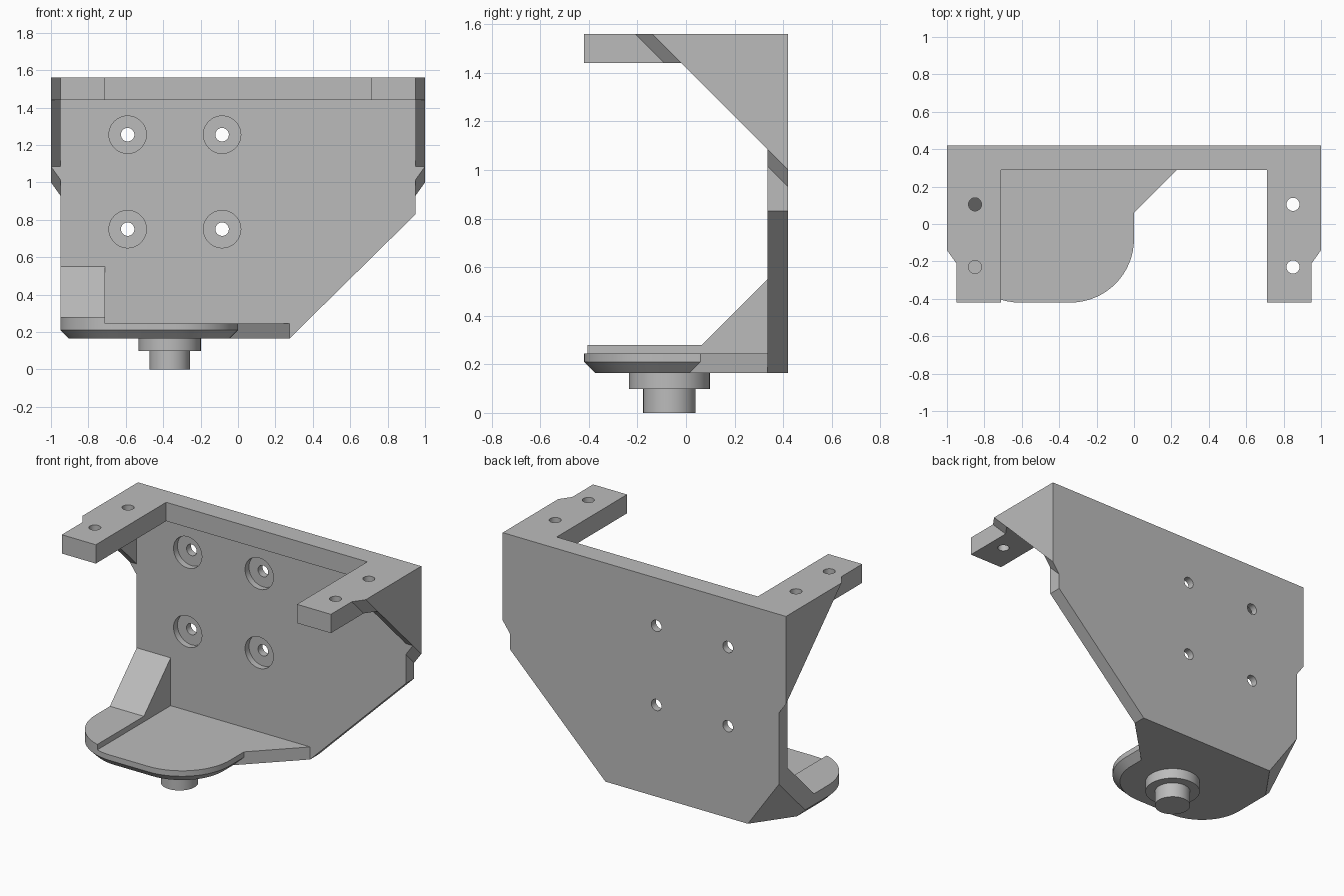
import bpy, bmesh, math
from mathutils import Vector

if "Cube" in bpy.data.objects:
    bpy.data.objects.remove(bpy.data.objects["Cube"])

GREY = bpy.data.materials.new("plain grey")
GREY.diffuse_color = (0.5, 0.5, 0.5, 1)
GREY.use_nodes = True
GREY.node_tree.nodes["Principled BSDF"].inputs["Base Color"].default_value = GREY.diffuse_color


def finish(name, bm):
    bmesh.ops.recalc_face_normals(bm, faces=bm.faces[:])
    me = bpy.data.meshes.new(name)
    bm.to_mesh(me)
    bm.free()
    ob = bpy.data.objects.new(name, me)
    bpy.context.collection.objects.link(ob)
    me.materials.append(GREY)
    return ob


def loft(name, sections, corner_cut=False):
    """Skin closed sections that share a point count; optionally slice the lower left back corner."""
    bm = bmesh.new()
    rings = [[bm.verts.new(p) for p in s] for s in sections]
    n = len(rings[0])
    for a, b in zip(rings, rings[1:]):
        for i in range(n):
            j = (i + 1) % n
            bm.faces.new((a[i], a[j], b[j], b[i]))
    bm.faces.new(rings[0])
    bm.faces.new(rings[-1])
    bmesh.ops.recalc_face_normals(bm, faces=bm.faces[:])
    if corner_cut:
        cut = bmesh.ops.bisect_plane(
            bm, geom=bm.verts[:] + bm.edges[:] + bm.faces[:],
            plane_co=Vector((-0.95, 0.42, 0.475)),
            plane_no=Vector((-math.sqrt(2), 1, -1)).normalized(), clear_outer=True)
        edges = [e for e in cut["geom_cut"] if isinstance(e, bmesh.types.BMEdge)]
        if edges:
            bmesh.ops.edgeloop_fill(bm, edges=edges)
    return finish(name, bm)


def at_z(pts, z):
    return [(x, y, z) for x, y in pts]


def at_y(pts, y):
    return [(x, y, z) for x, z in pts]


def at_x(pts, x):
    return [(x, y, z) for y, z in pts]


def circle(cx, cy, r, n=48):
    return [(cx + r * math.cos(2 * math.pi * i / n),
             cy + r * math.sin(2 * math.pi * i / n)) for i in range(n)]


def arc(cx, cy, r, a0, a1, n=16):
    return [(cx + r * math.cos(math.radians(a0 + (a1 - a0) * i / n)),
             cy + r * math.sin(math.radians(a0 + (a1 - a0) * i / n))) for i in range(n + 1)]


def drill(ob, cutter):
    cutter.hide_render = True
    m = ob.modifiers.new("hole", "BOOLEAN")
    m.operation, m.solver, m.object = "DIFFERENCE", "EXACT", cutter
    bpy.context.view_layer.objects.active = ob
    bpy.ops.object.modifier_apply(modifier=m.name)
    bpy.data.objects.remove(cutter)


# Back plate: the short wings at the sides have a sloped lower edge
def plate_profile(y):
    a, b = 1.42 - y, 1.35 - y
    return at_y([(1, 1.44), (1, a), (0.95, b), (0.95, 0.83), (0.275, 0.165),
                 (-0.95, 0.165), (-0.95, b), (-1, a), (-1, 1.44)], y)


plate = loft("back_plate", [plate_profile(0.335), plate_profile(0.42)], True)
for x in (-0.59, -0.085):
    for z in (0.75, 1.255):
        for r, y0, y1 in ((0.1, 0.2, 0.375), (0.036, 0.2, 0.6)):
            c = circle(x, z, r)
            drill(plate, loft("cutter", [at_y(c, y0), at_y(c, y1)]))


# Top frame: rear rim with two forward arms, stepped narrower at the tips
def frame_profile(z):
    half = [(0.71, 0.29), (0.71, -0.42), (0.95, -0.42),
            (0.95, 1.35 - z), (1, 1.42 - z), (1, 0.42)]
    return at_z(half + [(-x, y) for x, y in reversed(half)], z)


frame = loft("top_frame", [frame_profile(1.44), frame_profile(1.56)])
for x in (-0.85, 0.85):
    for y in (-0.23, 0.105):
        c = circle(x, y, 0.035, 32)
        drill(frame, loft("cutter", [at_z(c, 1.3), at_z(c, 1.7)]))

# Thin side gussets under the arms
tri = [(-0.02, 1.44), (0.335, 1.44), (0.335, 1.085)]
for side, s in (("left", -1), ("right", 1)):
    loft(side + "_side_gusset", [at_x(tri, s * 0.95), at_x(tri, s)])


# Rounded base shelf with a chamfered underside
def base_profile(inset, z):
    r = 0.34 - inset
    pts = arc(-0.61, -0.08, r, 180, 270) + arc(-0.34, -0.08, r, 270, 360)
    pts += [(-inset, 0.06 - inset), (0.275, 0.335), (-0.95 + inset, 0.335)]
    return at_z(pts, z)


base = loft("base_shelf", [base_profile(0.045, 0.165), base_profile(0, 0.21),
                           base_profile(0, 0.245)], True)

# Raised strip on the left of the shelf and the wedge behind it
strip = arc(-0.61, -0.08, 0.34, 180, 252.9) + [(-0.71, 0.335), (-0.95, 0.335)]
raised = loft("raised_strip", [at_z(strip, 0.245), at_z(strip, 0.28)], True)
wedge = [(0.065, 0.28), (0.335, 0.28), (0.335, 0.55)]
loft("corner_wedge", [at_x(wedge, -0.95), at_x(wedge, -0.71)], True)

# Stepped pivot below the shelf
round_parts = [plate, frame, base, raised]
for name, r, z0, z1 in (("pivot_collar", 0.166, 0.098, 0.165), ("pivot_pin", 0.108, 0, 0.098)):
    c = circle(-0.365, -0.068, r, 64)
    round_parts.append(loft(name, [at_z(c, z0), at_z(c, z1)]))

# Smooth the curved walls, keep the edges crisp
bpy.ops.object.select_all(action="DESELECT")
for ob in round_parts:
    ob.select_set(True)
bpy.context.view_layer.objects.active = base
bpy.ops.object.shade_smooth_by_angle(angle=math.radians(25))
